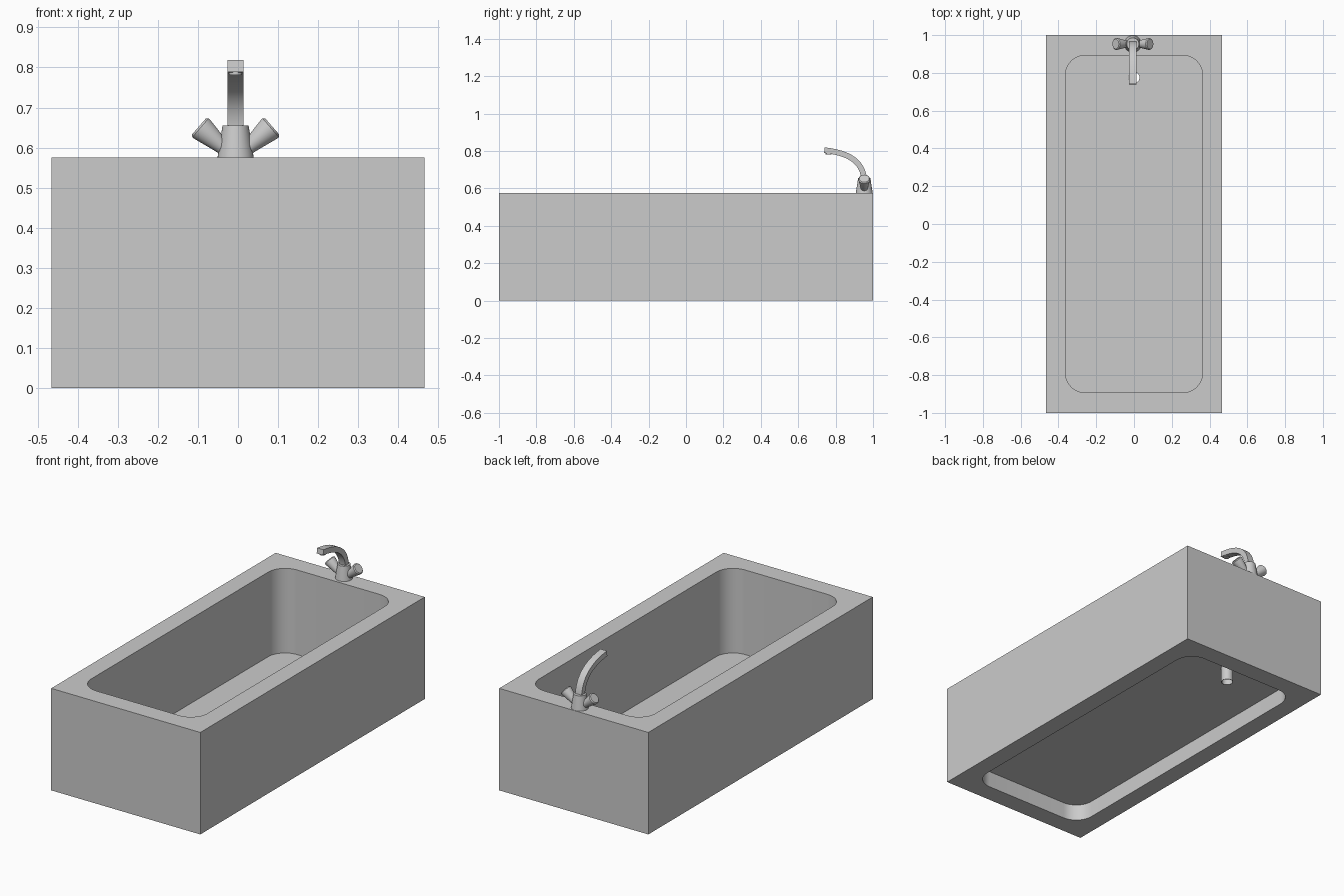
import bpy, bmesh, math
from mathutils import Vector, Matrix
from mathutils.geometry import interpolate_bezier

if "Cube" in bpy.data.objects:
    bpy.data.objects.remove(bpy.data.objects["Cube"])

grey = bpy.data.materials.new("light grey")
grey.use_nodes = True
GREY = (0.6, 0.6, 0.6, 1)
grey.diffuse_color = GREY
grey.node_tree.nodes["Principled BSDF"].inputs["Base Color"].default_value = GREY

TAP_X, TAP_Y, RIM = -0.006, 0.953, 0.575
FLOOR = 0.098


def finish(name, bm, angle=35):
    bmesh.ops.recalc_face_normals(bm, faces=bm.faces[:])
    mesh = bpy.data.meshes.new(name)
    bm.to_mesh(mesh)
    bm.free()
    mesh.materials.append(grey)
    obj = bpy.data.objects.new(name, mesh)
    bpy.context.collection.objects.link(obj)
    bpy.ops.object.select_all(action='DESELECT')
    obj.select_set(True)
    bpy.context.view_layer.objects.active = obj
    bpy.ops.object.shade_smooth_by_angle(angle=math.radians(angle))
    return obj


def rectangle(hx, hy, radius=0, steps=12):
    """Outline of a rectangle, with rounded corners if radius is given."""
    if not radius:
        return [(hx, hy), (-hx, hy), (-hx, -hy), (hx, -hy)]
    points = []
    for quarter, (sx, sy) in enumerate([(1, 1), (-1, 1), (-1, -1), (1, -1)]):
        for i in range(steps + 1):
            a = math.pi / 2 * (quarter + i / steps)
            points.append((sx * (hx - radius) + radius * math.cos(a),
                           sy * (hy - radius) + radius * math.sin(a)))
    return points


def circle(cx, cy, r, n=32):
    return [(cx + r * math.cos(math.tau * i / n), cy + r * math.sin(math.tau * i / n))
            for i in range(n)]


def slab(name, outline, hole, z0, z1):
    """Outline with a hole, filled and extruded from z0 to z1."""
    bm = bmesh.new()
    for loop in (outline, hole):
        verts = [bm.verts.new((x, y, z0)) for x, y in loop]
        for a, b in zip(verts, verts[1:] + verts[:1]):
            bm.edges.new((a, b))
    bmesh.ops.triangle_fill(bm, edges=bm.edges[:], use_beauty=True, normal=(0, 0, 1))
    bottom = bm.faces[:]
    top = bmesh.ops.extrude_face_region(bm, geom=bottom, use_keep_orig=True)
    moved = [g for g in top["geom"] if isinstance(g, bmesh.types.BMVert)]
    bmesh.ops.translate(bm, verts=moved, vec=(0, 0, z1 - z0))
    return finish(name, bm)


def lathe(name, profile, origin, axis, n=32):
    """Solid of revolution from (radius, distance) pairs along an axis."""
    bm = bmesh.new()
    rings = [[bm.verts.new((x, y, d)) for x, y in circle(0, 0, r, n)] for r, d in profile]
    for lower, upper in zip(rings, rings[1:]):
        for i in range(n):
            j = (i + 1) % n
            bm.faces.new((lower[i], lower[j], upper[j], upper[i]))
    bm.faces.new(rings[0][::-1])
    bm.faces.new(rings[-1])
    turn = Vector((0, 0, 1)).rotation_difference(Vector(axis)).to_matrix().to_4x4()
    bmesh.ops.transform(bm, verts=bm.verts[:], matrix=Matrix.Translation(origin) @ turn)
    return finish(name, bm)


# Tub: block with a rounded well, a thin raised floor and an open drain
well = rectangle(0.363, 0.893, 0.105)
drain = (0, 0.775)
slab("tub_block", rectangle(0.465, 1), well, 0, RIM)
slab("tub_floor", well, circle(*drain, 0.029), FLOOR - 0.005, FLOOR)
slab("drain_pipe", circle(*drain, 0.032), circle(*drain, 0.029), 0.005, FLOOR - 0.001)

# Tap body
lathe("tap_body", [(0.045, 0), (0.044, 0.008), (0.0325, 0.08)],
      (TAP_X, TAP_Y, RIM), (0, 0, 1))

# Flared handles, tilted outwards on both sides
tilt = math.radians(41)
for side, label in ((1, "left"), (-1, "right")):
    lathe(label + "_tap_handle",
          [(0.017, 0), (0.021, 0.025), (0.031, 0.078), (0.031, 0.083), (0.026, 0.088)],
          (TAP_X + side * 0.025, TAP_Y, RIM + 0.02),
          (side * math.cos(tilt), 0, math.sin(tilt)))

# Curved square spout
path = [Vector(p) for p in interpolate_bezier(
    (0, TAP_Y, 0.645), (0, 0.945, 0.745), (0, 0.87, 0.79), (0, 0.74, 0.804), 20)]
bm = bmesh.new()
rings = []
for i, p in enumerate(path):
    along = (path[min(i + 1, len(path) - 1)] - path[max(i - 1, 0)]).normalized()
    up = along.cross(Vector((1, 0, 0))) * 0.015
    wide = Vector((0.02, 0, 0))
    centre = p + Vector((TAP_X, 0, 0))
    rings.append([bm.verts.new(centre + wide * a + up * b)
                  for a, b in ((1, 1), (-1, 1), (-1, -1), (1, -1))])
for lower, upper in zip(rings, rings[1:]):
    for i in range(4):
        j = (i + 1) % 4
        bm.faces.new((lower[i], lower[j], upper[j], upper[i]))
bm.faces.new(rings[0])
bm.faces.new(rings[-1])
finish("tap_spout", bm)

# Round nozzle under the spout tip
lathe("spout_nozzle", [(0.016, 0), (0.016, 0.012)], (TAP_X, 0.762, 0.781), (0, 0, 1), 24)
